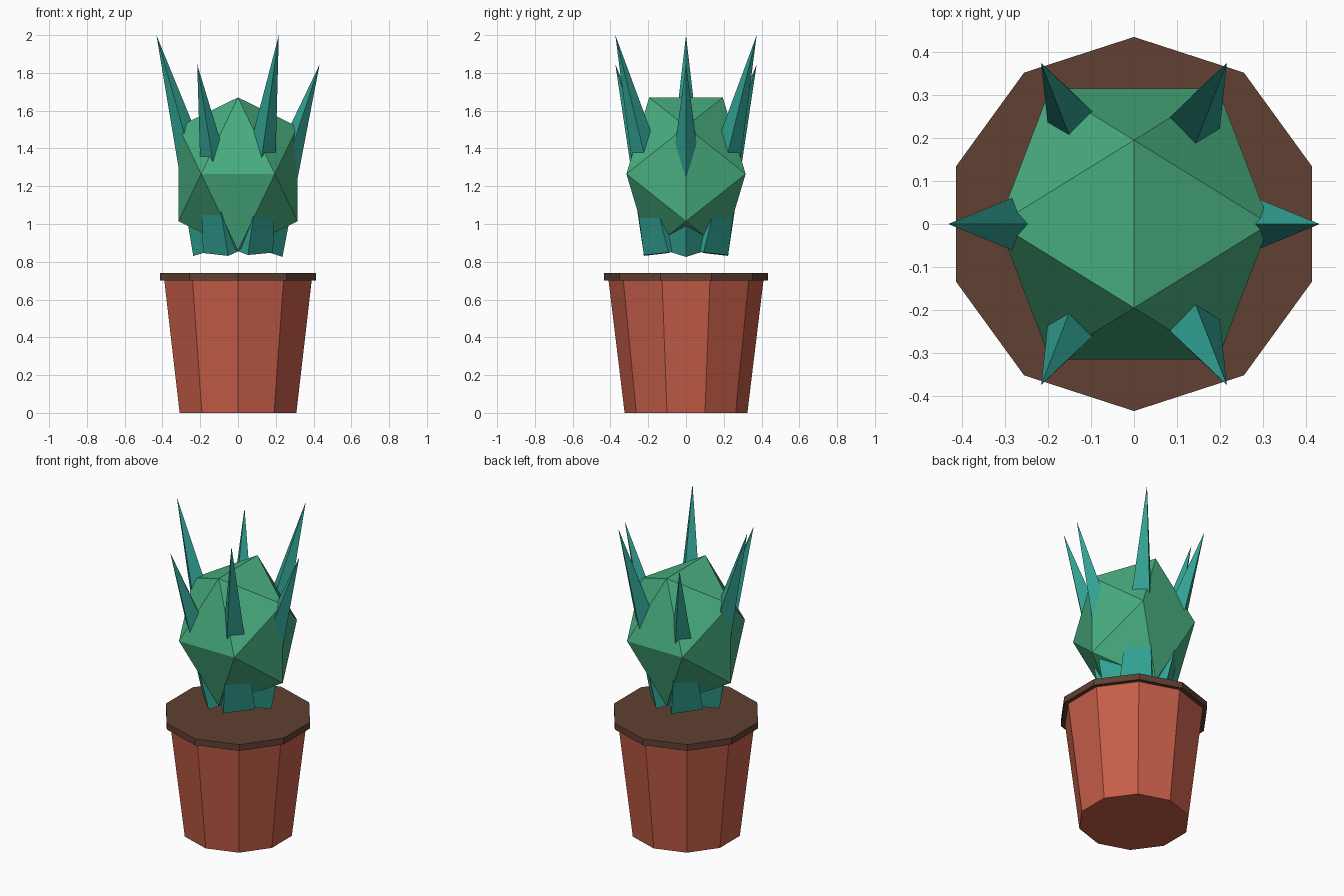
import bpy, bmesh, math
from mathutils import Vector

if "Cube" in bpy.data.objects:
    bpy.data.objects.remove(bpy.data.objects["Cube"])


def material(name, rgb):
    m = bpy.data.materials.new(name)
    m.diffuse_color = (*rgb, 1)
    m.use_nodes = True
    m.node_tree.nodes["Principled BSDF"].inputs["Base Color"].default_value = m.diffuse_color
    return m


TERRACOTTA = material("terracotta", (0.565, 0.112, 0.067))
SOIL = material("soil_brown", (0.115, 0.051, 0.032))
GREEN = material("leaf_green", (0.065, 0.423, 0.214))
TEAL = material("spike_teal", (0.031, 0.355, 0.288))


def hull(name, points, mat):
    """Flat-shaded convex solid around the given points."""
    bm = bmesh.new()
    for p in points:
        bm.verts.new(p)
    bmesh.ops.convex_hull(bm, input=bm.verts)
    bmesh.ops.dissolve_limit(bm, angle_limit=0.01, verts=bm.verts, edges=bm.edges)
    bmesh.ops.recalc_face_normals(bm, faces=bm.faces)
    mesh = bpy.data.meshes.new(name)
    bm.to_mesh(mesh)
    bm.free()
    mesh.materials.append(mat)
    ob = bpy.data.objects.new(name, mesh)
    bpy.context.collection.objects.link(ob)
    return ob


def ring(radius, z, sides=10):
    angles = [math.pi / 2 + math.tau * i / sides for i in range(sides)]
    return [(radius * math.cos(a), radius * math.sin(a), z) for a in angles]


# Ten-sided tapered pot and the soil disc that caps it
hull("pot", ring(0.325, 0) + ring(0.41, 0.70), TERRACOTTA)
hull("soil_disc", ring(0.435, 0.70) + ring(0.435, 0.74), SOIL)

# Plant body: a vertically stretched icosahedron
a, b, stretch, mid = 0.195, 0.3155, 1.284, 1.265
body = []
for s in (-a, a):
    for t in (-b, b):
        for x, y, z in ((0, s, t), (s, t, 0), (t, 0, s)):
            body.append((x, y, mid + z * stretch))
hull("plant_body", body, GREEN)

# Six four-sided leaf spikes running through the body, alternately short and tall
for i in range(6):
    ang = math.radians(60 * i)
    out = Vector((math.cos(ang), math.sin(ang), 0))
    base = out * 0.11 + Vector((0, 0, 0.867))
    tip = out * 0.432 + Vector((0, 0, 2.0 if i % 2 else 1.845))
    tilt = Vector((0, 0, 1)).rotation_difference(tip - base)
    d = 0.132
    corners = [base + tilt @ Vector(c) for c in
               ((d, 0, 0), (0, d, 0), (-d, 0, 0), (0, -d, 0))]
    hull(f"leaf_spike_{i + 1}", corners + [tip], TEAL)
